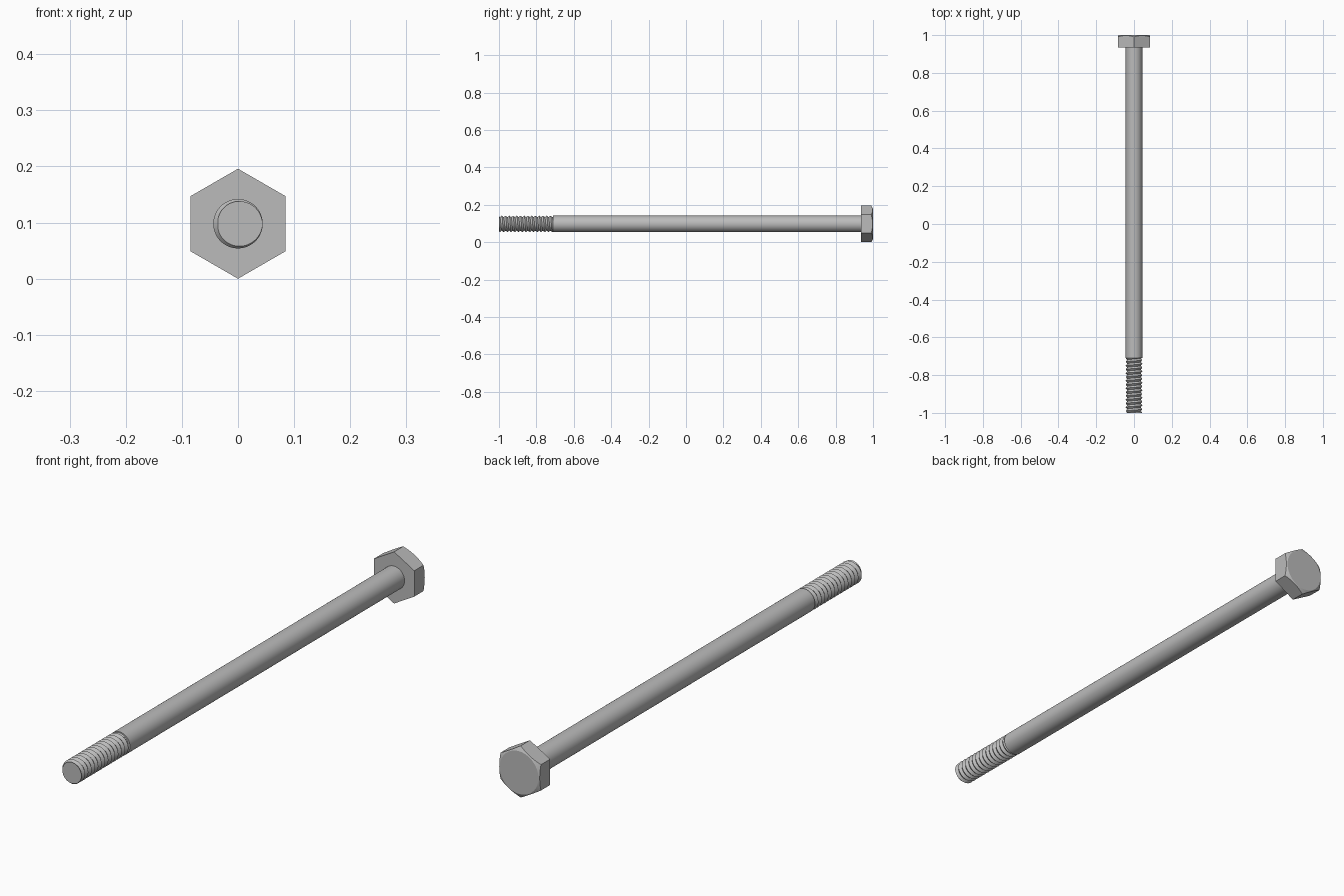
import bpy, bmesh, math

if "Cube" in bpy.data.objects:
    bpy.data.objects.remove(bpy.data.objects["Cube"], do_unlink=True)

SEG = 72
TAU = 2 * math.pi
CORNER = 0.098                       # hexagon centre to corner
FLAT = CORNER * math.cos(math.pi / 6)
AXIS_Z = CORNER
CREST, ROOT = 0.044, 0.036
TIP, THREAD_END, HEAD_FRONT, HEAD_BACK = -1.0, -0.71, 0.935, 1.0
PITCH = 0.02

steel = bpy.data.materials.new("steel grey")
steel.use_nodes = True
colour = (0.5, 0.5, 0.5, 1)
steel.diffuse_color = colour
steel.node_tree.nodes["Principled BSDF"].inputs["Base Color"].default_value = colour


def point(radius, angle, y):
    return (radius * math.cos(angle), y, AXIS_Z + radius * math.sin(angle))


def build(name, rings, caps):
    """Bridge rings of points along the axis and cap the chosen rings."""
    bm = bmesh.new()
    loops = [[bm.verts.new(p) for p in ring] for ring in rings]
    for a, b in zip(loops, loops[1:]):
        for i in range(len(a) - 1):
            bm.faces.new((a[i], a[i + 1], b[i + 1], b[i]))
    for ring in caps:
        bm.faces.new([bm.verts.new(p) for p in ring[:-1]])
    bmesh.ops.remove_doubles(bm, verts=bm.verts, dist=1e-5)
    bmesh.ops.dissolve_degenerate(bm, dist=1e-5, edges=bm.edges)
    bmesh.ops.recalc_face_normals(bm, faces=bm.faces)
    mesh = bpy.data.meshes.new(name)
    bm.to_mesh(mesh)
    bm.free()
    mesh.materials.append(steel)
    obj = bpy.data.objects.new(name, mesh)
    bpy.context.collection.objects.link(obj)
    bpy.ops.object.select_all(action="DESELECT")
    obj.select_set(True)
    bpy.context.view_layer.objects.active = obj
    bpy.ops.object.shade_smooth_by_angle(angle=math.radians(30))


angles = [TAU * i / SEG for i in range(SEG + 1)]

# Plain shank
shank = [[point(CREST, a, y) for a in angles] for y in (THREAD_END, HEAD_FRONT)]
build("shank", shank, shank[:1])


# Helical thread, trimmed flat at both ends
def thread_point(angle, y):
    y = min(max(y, TIP), THREAD_END)
    phase = (y - TIP) / PITCH + angle / TAU
    wave = abs(2 * (phase % 1) - 1)
    return point(ROOT + (CREST - ROOT) * wave, angle, y)


half_turns = int(2 * (THREAD_END - TIP) / PITCH) + 4
thread = [[thread_point(a, TIP + PITCH * (k / 2 - a / TAU)) for a in angles]
          for k in range(half_turns)]
tip = [thread_point(a, TIP) for a in angles]
build("thread", thread, [tip])


# Hexagonal head with a conical chamfer on the back
def hex_radius(angle):
    sixth = math.pi / 3
    return FLAT / math.cos((angle + sixth / 2) % sixth - sixth / 2)


RIM = 0.081
SLOPE = math.tan(math.pi / 6)
front = [point(hex_radius(a), a, HEAD_FRONT) for a in angles]
edge = [point(hex_radius(a), a, HEAD_BACK - (hex_radius(a) - RIM) * SLOPE) for a in angles]
rim = [point(RIM, a, HEAD_BACK) for a in angles]
build("hex_head", [front, edge, rim], [front, rim])
